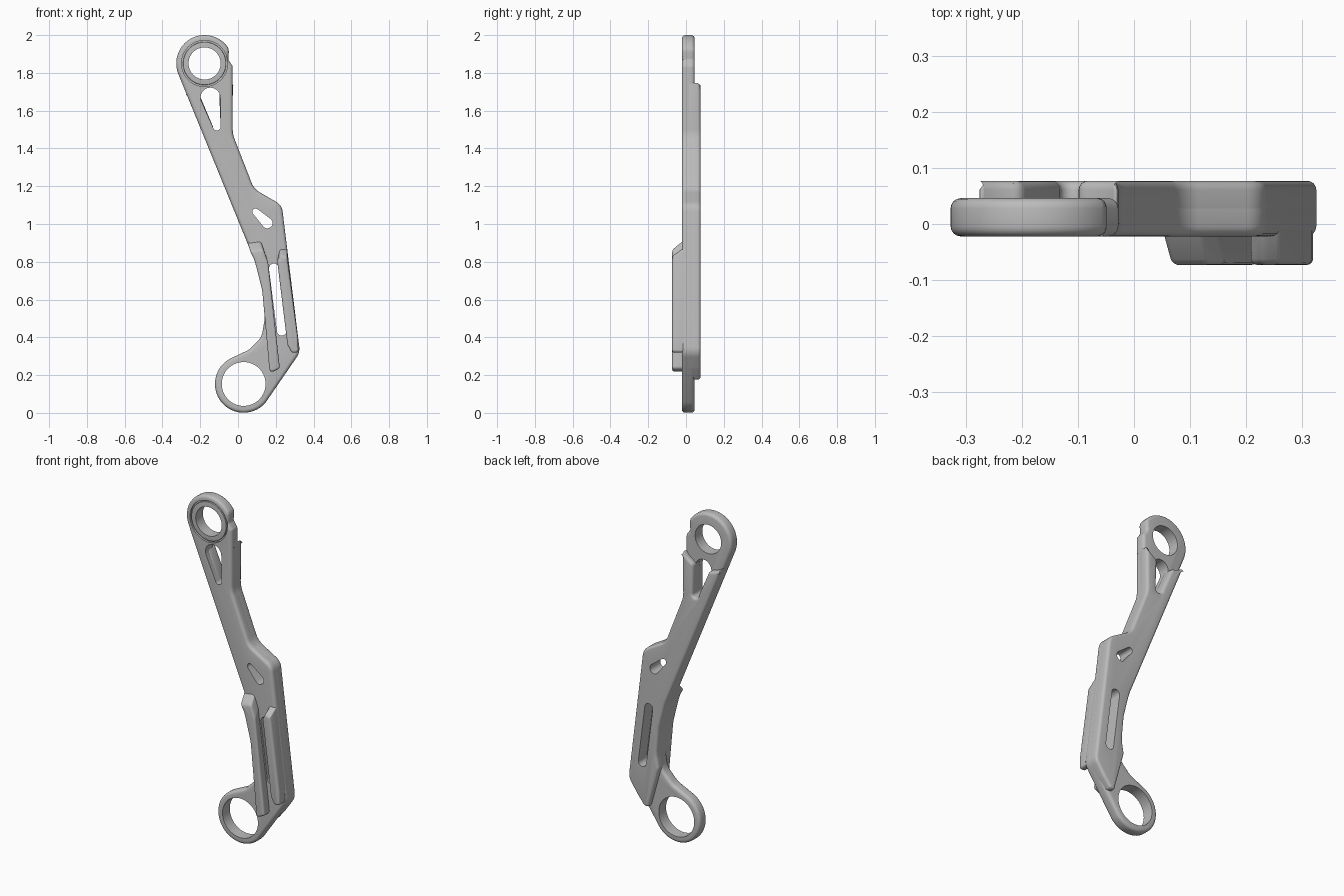
import bpy, bmesh, math
from mathutils import Vector

cube = bpy.data.objects.get("Cube")
if cube:
    bpy.data.objects.remove(cube)

grey = bpy.data.materials.new("satin_grey")
grey.use_nodes = True
grey.diffuse_color = (0.5, 0.5, 0.5, 1)
grey.node_tree.nodes["Principled BSDF"].inputs["Base Color"].default_value = (0.5, 0.5, 0.5, 1)

TOP, TOP_R = (-0.177, 1.85), 0.15
LOW, LOW_R = (0.03, 0.153), 0.152


def arc(centre, r, start, end, steps=24):
    """Points on an arc, angles in degrees."""
    out = []
    for i in range(steps + 1):
        a = math.radians(start + (end - start) * i / steps)
        out.append((centre[0] + r * math.cos(a), centre[1] + r * math.sin(a)))
    return out


def circle(centre, r):
    return arc(centre, r, 0, 360, 64)[:-1]


def capsule(c1, r1, c2, r2):
    """Two circles joined by their tangents."""
    d = Vector(c2) - Vector(c1)
    a = math.degrees(math.atan2(d.y, d.x))
    b = math.degrees(math.acos((r1 - r2) / d.length))
    return arc(c1, r1, a + b, a + 360 - b, 16) + arc(c2, r2, a - b, a + b, 16)


def fillet(points):
    """Round every corner given as (x, z, radius)."""
    out = []
    for i, p in enumerate(points):
        if len(p) == 2 or p[2] == 0:
            out.append(p[:2])
            continue
        here = Vector(p[:2])
        before = Vector(points[i - 1][:2]) - here
        after = Vector(points[(i + 1) % len(points)][:2]) - here
        t = p[2] / math.tan(before.angle(after) / 2)
        t = min(t, before.length * 0.48, after.length * 0.48)
        s, e = here + before.normalized() * t, here + after.normalized() * t
        for k in range(9):
            u = k / 8
            q = s * (1 - u) ** 2 + here * 2 * u * (1 - u) + e * u * u
            out.append((q.x, q.y))
    return out


def prism(name, outline, y0, y1, slope=None):
    """Extrude an outline along y; slope = (height, dx, dz) ramps the front top."""
    bm = bmesh.new()
    front = [bm.verts.new((x, y0, z)) for x, z in outline]
    back = [bm.verts.new((x, y1, z)) for x, z in outline]
    bm.faces.new(front)
    bm.faces.new(back[::-1])
    n = len(front)
    for i in range(n):
        j = (i + 1) % n
        bm.faces.new((front[j], front[i], back[i], back[j]))
    if slope:
        for v in front:
            if v.co.z > slope[0]:
                v.co += Vector((slope[1], 0, slope[2]))
    bmesh.ops.recalc_face_normals(bm, faces=bm.faces)
    mesh = bpy.data.meshes.new(name)
    bm.to_mesh(mesh)
    bm.free()
    obj = bpy.data.objects.new(name, mesh)
    bpy.context.collection.objects.link(obj)
    mesh.materials.append(grey)
    return obj


def finish(obj, bevel, holes=()):
    """Round the rims, cut the holes, then shade smooth with sharp edges."""
    m = obj.modifiers.new("rounding", "BEVEL")
    m.width, m.segments, m.use_clamp_overlap = bevel, 4, False
    m.limit_method, m.angle_limit = "ANGLE", math.radians(35)
    cutters = []
    for outline, y0, y1 in holes:
        c = prism("hole_cutter", outline, y0, y1)
        c.hide_render = True
        cutters.append(c)
        m = obj.modifiers.new("hole", "BOOLEAN")
        m.operation, m.solver, m.object = "DIFFERENCE", "EXACT", c
    bpy.context.view_layer.update()
    shape = obj.evaluated_get(bpy.context.evaluated_depsgraph_get())
    mesh = bpy.data.meshes.new_from_object(shape)
    obj.modifiers.clear()
    obj.data = mesh
    for c in cutters:
        bpy.data.objects.remove(c)
    bpy.ops.object.select_all(action="DESELECT")
    obj.select_set(True)
    bpy.context.view_layer.objects.active = obj
    bpy.ops.object.shade_smooth_by_angle(angle=math.radians(35))


# Shared edges of the arm
left_edge = [(0.09, 0.80, 0.3), (0.128, 0.65, 0.3), (0.142, 0.50, 0.2)]
right_edge = [(0.27, 0.235, 0.1), (0.328, 0.32, 0.08), (0.232, 1.10, 0.07),
              (0.085, 1.185, 0.1), (-0.028, 1.475, 0.15)]

# Through openings
upper_slot = capsule((-0.146, 1.67), 0.052, (-0.112, 1.515), 0.02)
small_slot = capsule((0.093, 1.065), 0.017, (0.155, 1.005), 0.028)
long_slot = capsule((0.19, 0.765), 0.026, (0.232, 0.435), 0.026)


def through(outline):
    return (outline, -0.2, 0.2)


# Front plate with both ring ends
plate_outline = fillet(
    arc(TOP, TOP_R, 30, 202, 36) + left_edge
    + [(0.125, 0.40, 0.1), (0.06, 0.335, 0.1)]
    + arc(LOW, LOW_R, 115, 320, 40) + right_edge
    + [(-0.028, 1.835, 0.02), (-0.052, 1.87, 0.02)])
plate = prism("arm_plate", plate_outline, -0.022, 0.046)
finish(plate, 0.018, [
    through(circle(TOP, 0.085)), (circle(TOP, 0.122), -0.1, -0.010),
    through(circle(LOW, 0.116)), through(upper_slot),
    through(small_slot), through(long_slot)])

# Bushing set into the upper ring
bushing = prism("upper_bushing", circle(TOP, 0.114), -0.021, 0.0)
finish(bushing, 0.003, [through(circle(TOP, 0.085))])

# Thick back body, forked at the top around the ring
clear_r = 0.177
body_outline = fillet(
    left_edge + [(0.128, 0.42, 0.05), (0.195, 0.175, 0.03), (0.225, 0.178, 0.02)]
    + right_edge + arc(TOP, clear_r, -32.5, -64, 6)
    + arc((-0.112, 1.515), 0.02, 0, -180, 12)
    + arc(TOP, clear_r, -97.5, -125.5, 6))
body = prism("back_body", body_outline, 0.0, 0.077)
finish(body, 0.016, [through(small_slot), through(long_slot)])

# Two raised rails on the front
inner_rail = prism("inner_rail", fillet([
    (0.045, 0.915, 0.01), (0.09, 0.80, 0.3), (0.128, 0.65, 0.3), (0.142, 0.50, 0.2),
    (0.168, 0.21, 0.02), (0.222, 0.235, 0.02), (0.142, 0.85, 0.05), (0.115, 0.925, 0.02)]),
    -0.073, 0.0, (0.84, 0.02, -0.06))
finish(inner_rail, 0.012)
outer_rail = prism("outer_rail", fillet([
    (0.208, 0.80, 0.03), (0.262, 0.36, 0.03), (0.285, 0.318, 0.02), (0.32, 0.32, 0.02),
    (0.317, 0.40), (0.26, 0.875, 0.01), (0.222, 0.885, 0.02)]),
    -0.073, 0.0, (0.84, 0.0, -0.05))
finish(outer_rail, 0.012)
